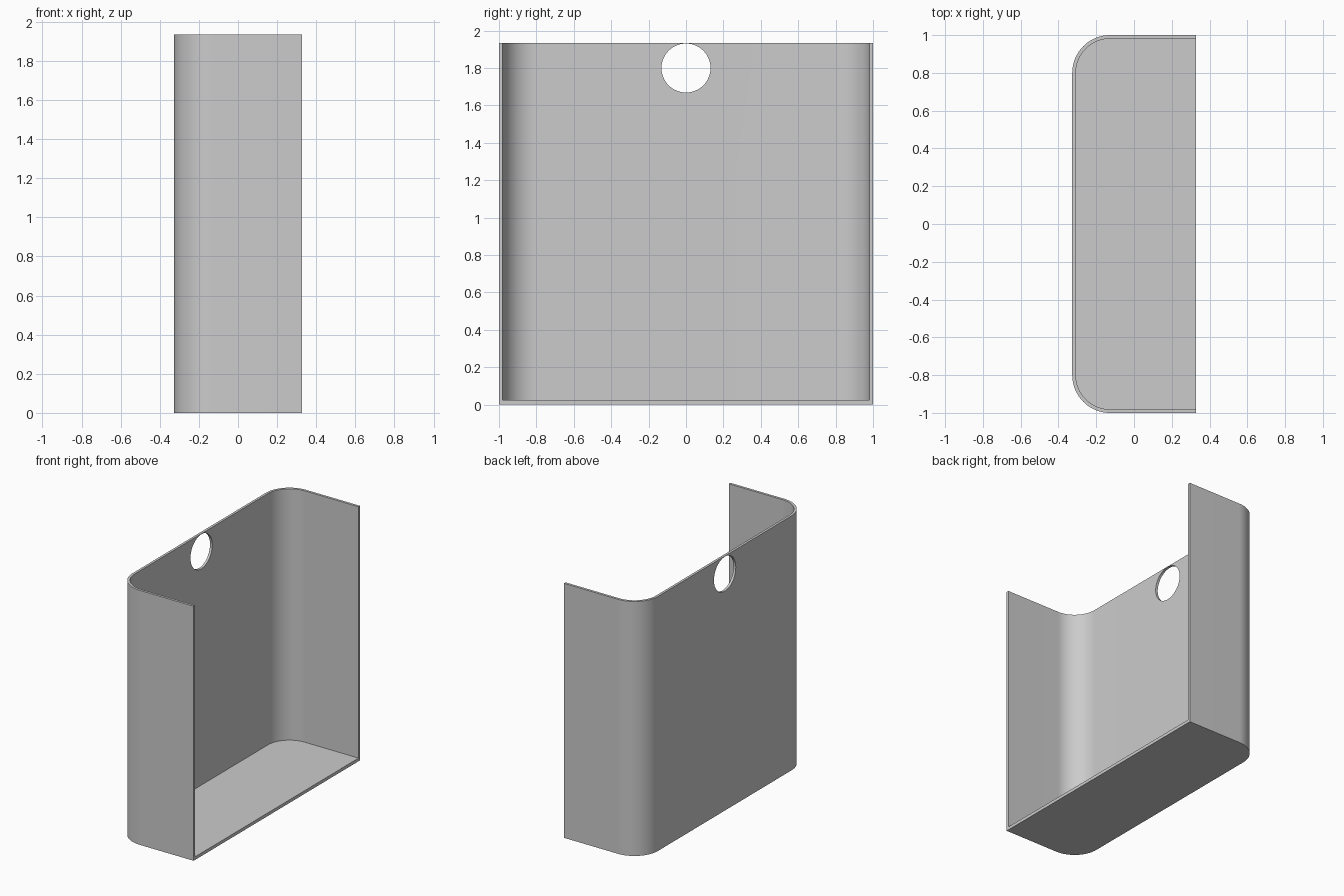
import bpy, bmesh
from math import radians, sin, cos, pi
from mathutils import Matrix

if "Cube" in bpy.data.objects:
    bpy.data.objects.remove(bpy.data.objects["Cube"])

HALF_X, HALF_Y, HEIGHT = 0.327, 1.0, 1.935
WALL, FLOOR, RADIUS = 0.019, 0.024, 0.2
HOLE_Z, HOLE_R = 1.8, 0.131

grey = bpy.data.materials.new("plain_grey")
grey.use_nodes = True
colour = (0.6, 0.6, 0.6, 1)
grey.diffuse_color = colour
grey.node_tree.nodes["Principled BSDF"].inputs["Base Color"].default_value = colour


def make_object(name, bm):
    bmesh.ops.recalc_face_normals(bm, faces=bm.faces)
    mesh = bpy.data.meshes.new(name)
    bm.to_mesh(mesh)
    bm.free()
    mesh.materials.append(grey)
    obj = bpy.data.objects.new(name, mesh)
    bpy.context.collection.objects.link(obj)
    return obj


def rounded_prism(name, inset, x_front, z0, z1, steps=24):
    """Prism with two rounded vertical corners on its -x side."""
    r, x0, y0 = RADIUS - inset, -HALF_X + RADIUS, HALF_Y - RADIUS
    outline = [(x_front, HALF_Y - inset)]
    for side, start in ((1, pi / 2), (-1, pi)):
        for i in range(steps + 1):
            a = start + i / steps * pi / 2
            outline.append((x0 + r * cos(a), side * y0 + r * sin(a)))
    outline.append((x_front, inset - HALF_Y))
    bm = bmesh.new()
    base = bm.faces.new([bm.verts.new((x, y, z0)) for x, y in outline])
    top = bmesh.ops.extrude_face_region(bm, geom=[base])["geom"]
    verts = [v for v in top if isinstance(v, bmesh.types.BMVert)]
    bmesh.ops.translate(bm, verts=verts, vec=(0, 0, z1 - z0))
    return make_object(name, bm)


# Outer body, then the hollow and the round hole to cut from it
holder = rounded_prism("holder_shell", 0, HALF_X, 0, HEIGHT)
hollow = rounded_prism("hollow_cutter", WALL, HALF_X + 0.2, FLOOR, HEIGHT + 0.2)
bm = bmesh.new()
bmesh.ops.create_cone(bm, cap_ends=True, segments=64, radius1=HOLE_R, radius2=HOLE_R,
                      depth=0.2, matrix=Matrix.Translation((-HALF_X, 0, HOLE_Z))
                      @ Matrix.Rotation(pi / 2, 4, 'Y'))
hole = make_object("hole_cutter", bm)

bpy.ops.object.select_all(action='DESELECT')
bpy.context.view_layer.objects.active = holder
holder.select_set(True)
for cutter in (hollow, hole):
    cutter.hide_render = True
    mod = holder.modifiers.new(cutter.name, 'BOOLEAN')
    mod.operation, mod.solver, mod.object = 'DIFFERENCE', 'EXACT', cutter
    bpy.ops.object.modifier_apply(modifier=mod.name)
    bpy.data.objects.remove(cutter)

bpy.ops.object.shade_smooth_by_angle(angle=radians(30))
